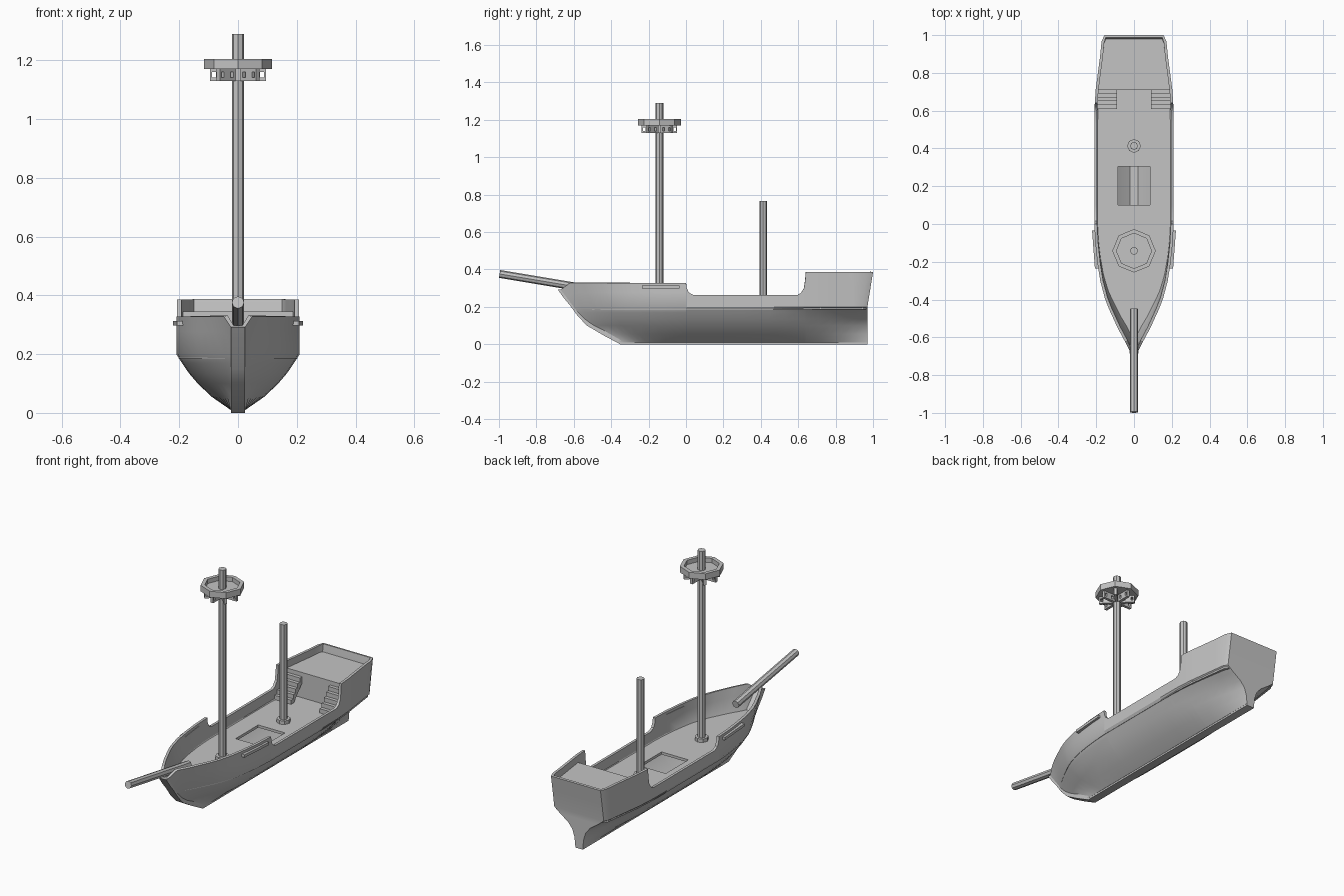
import bpy, bmesh, math
from mathutils import Vector, Matrix

if "Cube" in bpy.data.objects:
    bpy.data.objects.remove(bpy.data.objects["Cube"])

grey = bpy.data.materials.new("ship_grey")
grey.diffuse_color = (0.55, 0.55, 0.55, 1)
grey.use_nodes = True
grey.node_tree.nodes["Principled BSDF"].inputs["Base Color"].default_value = grey.diffuse_color


def finish(name, bm, thick=0.0, angle=30, up=None):
    bmesh.ops.recalc_face_normals(bm, faces=bm.faces)
    if up:  # open sheet: make sure it faces the wanted way
        probe = max(bm.faces, key=lambda f: f.calc_center_median().dot(up))
        if probe.normal.dot(up) < 0:
            bmesh.ops.reverse_faces(bm, faces=bm.faces)
    me = bpy.data.meshes.new(name)
    bm.to_mesh(me)
    bm.free()
    me.materials.append(grey)
    ob = bpy.data.objects.new(name, me)
    bpy.context.collection.objects.link(ob)
    bpy.ops.object.select_all(action='DESELECT')
    bpy.context.view_layer.objects.active = ob
    ob.select_set(True)
    if thick:
        mod = ob.modifiers.new("thickness", 'SOLIDIFY')
        mod.thickness, mod.offset = thick, -1
        bpy.ops.object.modifier_apply(modifier=mod.name)
    bpy.ops.object.shade_smooth_by_angle(angle=math.radians(angle))
    return ob


def lerp(table, x):
    if x <= table[0][0]:
        return table[0][1]
    for (a, p), (b, q) in zip(table, table[1:]):
        if x <= b:
            return p + (q - p) * (x - a) / (b - a)
    return table[-1][1]


def add_box(bm, lo, hi, rot=None):
    lo, hi = Vector(lo), Vector(hi)
    m = Matrix.Translation((lo + hi) / 2) @ Matrix.Diagonal((*(hi - lo), 1))
    bmesh.ops.create_cube(bm, size=1, matrix=(rot or Matrix()) @ m)


def prism(name, pts, x0, x1):
    """Side profile in (y, z) extruded along x."""
    bm = bmesh.new()
    a = [bm.verts.new((x0, y, z)) for y, z in pts]
    b = [bm.verts.new((x1, y, z)) for y, z in pts]
    bm.faces.new(a)
    bm.faces.new(b)
    for i in range(len(pts)):
        j = (i + 1) % len(pts)
        bm.faces.new((a[i], a[j], b[j], b[i]))
    return finish(name, bm)


def pole(name, a, b, r, n=8):
    a, b = Vector(a), Vector(b)
    rot = (b - a).to_track_quat('Z', 'Y').to_matrix().to_4x4()
    bm = bmesh.new()
    bmesh.ops.create_cone(bm, cap_ends=True, segments=n, radius1=r, radius2=r,
                          depth=(b - a).length,
                          matrix=Matrix.Translation((a + b) / 2) @ rot)
    return finish(name, bm)


# Hull lines: row heights, half widths amidships and at the stern
DECK, POOP = 0.2, 0.345
levels = [0.01, 0.055, 0.1, 0.135, 0.17, DECK]
mid_w = [0.025, 0.09, 0.137, 0.167, 0.191, 0.21, 0.21, 0.21]
stern_w = [0.025, 0.028, 0.042, 0.07, 0.12]
stem = [(0.01, -0.35), (0.055, -0.435), (0.1, -0.512), (0.135, -0.553),
        (0.17, -0.583), (0.2, -0.603), (0.25, -0.64), (0.29, -0.672)]
entry = [(0, .11), (.075, .23), (.18, .41), (.33, .63), (.41, .73),
         (.55, .85), (.7, .925), (.85, .975), (1, 1)]
sheer = [(0, .328), (.004, .3), (.015, .277), (.04, .263), (.595, .263), (.615, .274),
         (.631, .3), (.637, .34), (.641, .386), (.97, .386)]
upper_w = [(0.6, 0.21), (0.71, 0.203), (0.945, 0.172), (0.97, 0.157)]
bow_t = [0, .075, .18, .26, .33, .41, .55, .7, .85]
aft_y = [0, .004, .015, .04, .1, .2, .305, .45, .53, .595, .615, .631, .637,
         .641, .71, .77, .83, .89, .945, .97]


def row_z(j, top):
    return levels[j] if j < 6 else (DECK + (top - DECK) * 0.6 if j == 6 else top)


def hull_point(j, c):
    if c < len(bow_t):
        t = bow_t[c]
        y0 = lerp(stem, row_z(j, 0.29))
        z = row_z(j, 0.29 if c == 0 else 0.328)
        w = mid_w[j] * lerp(entry, t) if j else 0.025
        return w, y0 * (1 - t), z
    y = aft_y[c - len(bow_t)]
    z = row_z(j, lerp(sheer, y))
    if j < 5:
        s = max(0, (y - 0.4) / 0.57) ** 2
        w = mid_w[j] * (1 - s) + stern_w[j] * s
    else:
        w = lerp(upper_w, y)
    rake = 0.03 * max(0, (z - 0.2) / 0.186) * max(0, (y - 0.89) / 0.08)
    return w, y + rake, z


# Hull shell with bulwarks and transom
ncol = len(bow_t) + len(aft_y)
bm = bmesh.new()
grid = {}
for s in (-1, 1):
    for j in range(8):
        for c in range(ncol):
            w, y, z = hull_point(j, c)
            grid[s, j, c] = bm.verts.new((s * w, y, z))
for j in range(7):
    for c in range(ncol - 1):
        for s in (-1, 1):
            bm.faces.new((grid[s, j, c], grid[s, j, c + 1],
                          grid[s, j + 1, c + 1], grid[s, j + 1, c]))
    for c in (0, ncol - 1):
        bm.faces.new((grid[-1, j, c], grid[1, j, c], grid[1, j + 1, c], grid[-1, j + 1, c]))
for c in range(ncol - 1):
    bm.faces.new((grid[-1, 0, c], grid[1, 0, c], grid[1, 0, c + 1], grid[-1, 0, c + 1]))
finish("hull", bm, 0.015, 32, Vector((0, 1, 0)))


def deck(name, cols, z, row, hatch):
    bm = bmesh.new()
    lines = []
    for c in cols:
        w, y, _ = hull_point(row, c)
        if c == ncol - 1:
            y += 0.03 * (z - 0.2) / 0.186 - 0.007 if row == 5 else -0.012
        if c == 0:
            y += 0.01
        w = w - 0.007
        m = min(w * 0.95, 0.085)
        lines.append([bm.verts.new((x, y, z)) for x in (-w, -m, m, w)])
    for a, b in zip(lines, lines[1:]):
        for i in range(3):
            if hatch and i == 1 and 0.09 < a[0].co.y and b[0].co.y < 0.31:
                continue  # open hatch
            bm.faces.new((a[i], a[i + 1], b[i + 1], b[i]))
    return finish(name, bm, 0.015, 30, Vector((0, 0, 1)))


# Decks and the bulkhead below the stern deck
deck("main_deck", range(ncol), DECK, 5, True)
deck("stern_deck", range(len(bow_t) + aft_y.index(.71), ncol), POOP, 7, False)
bm = bmesh.new()
add_box(bm, (-0.197, 0.71, DECK - 0.01), (0.197, 0.722, POOP))
finish("bulkhead", bm)

# Stairs on both sides
steps = [(0.61, DECK)]
for i in range(5):
    z = DECK + (POOP - DECK) * (i + 1) / 6
    steps += [(0.61 + 0.02 * i, z), (0.63 + 0.02 * i, z)]
steps += [(0.71, POOP - 0.06), (0.635, DECK)]
prism("stairs_left", steps, -0.195, -0.09)
prism("stairs_right", steps, 0.09, 0.195)

# Keel and stem as one bar
outer = [(0.97, 0), (-0.352, 0), (-0.44, 0.047), (-0.53, 0.1), (-0.578, 0.15),
         (-0.618, 0.205), (-0.655, 0.25), (-0.686, 0.293)]
inner = [(0.97, 0.02), (-0.345, 0.02)] + [(y + 0.03, z + 0.01) for y, z in outer[2:-1]]
inner += [(-0.655, 0.293)]
bm = bmesh.new()
rings = []
for (a, b), (c, d) in zip(outer, inner):
    rings.append([bm.verts.new(p) for p in ((-.024, a, b), (.024, a, b), (.024, c, d), (-.024, c, d))])
for p, q in zip(rings, rings[1:]):
    for i in range(4):
        k = (i + 1) % 4
        bm.faces.new((p[i], p[k], q[k], q[i]))
bm.faces.new(rings[0])
bm.faces.new(rings[-1])
finish("keel", bm)

# Side ledges for the rigging
for s, side in ((-1, "left"), (1, "right")):
    bm = bmesh.new()
    quad = [(0.172, -0.235), (0.207, -0.235), (0.222, -0.035), (0.195, -0.035)]
    f = bm.faces.new([bm.verts.new((s * x, y, 0.297)) for x, y in quad])
    ext = bmesh.ops.extrude_face_region(bm, geom=[f])
    for v in ext["geom"]:
        if isinstance(v, bmesh.types.BMVert):
            v.co.z = 0.313
    if not any(abs(g.calc_center_median().z - 0.297) < 1e-5 for g in bm.faces):
        bm.faces.new([v for v in bm.verts if v.co.z < 0.3])
    finish("ledge_" + side, bm)

# Masts, collars and bowsprit
MY = -0.142
for name, y, top in (("main_mast", MY, 1.29), ("rear_mast", 0.413, 0.765)):
    pole(name, (0, y, DECK - 0.01), (0, y, top), 0.021)
    pole(name + "_collar", (0, y, DECK - 0.01), (0, y, DECK + 0.02), 0.036)
pole("bowsprit", (0, -0.45, 0.285), (0, -0.9965, 0.376), 0.021)

# Lookout platform with rim
bm = bmesh.new()
prof = [(0.015, 1.17), (0.115, 1.17), (0.115, 1.205), (0.093, 1.205), (0.093, 1.18), (0.015, 1.18)]
loops = []
for i in range(8):
    a = i * math.pi / 4
    loops.append([bm.verts.new((r * math.cos(a), MY + r * math.sin(a), z)) for r, z in prof])
for i in range(8):
    p, q = loops[i], loops[(i + 1) % 8]
    for k in range(6):
        n = (k + 1) % 6
        bm.faces.new((p[k], p[n], q[n], q[k]))
finish("lookout", bm)

# Eight pierced brackets under the platform
bm = bmesh.new()
for i in range(8):
    rot = Matrix.Translation((0, MY, 0)) @ Matrix.Rotation(i * math.pi / 4, 4, 'Z')
    add_box(bm, (0.015, -0.008, 1.16), (0.095, 0.008, 1.171), rot)
    add_box(bm, (0.015, -0.008, 1.13), (0.095, 0.008, 1.141), rot)
    for r0, r1 in ((0.015, 0.03), (0.045, 0.075), (0.088, 0.095)):
        add_box(bm, (r0, -0.008, 1.141), (r1, 0.008, 1.16), rot)
finish("lookout_brackets", bm)
